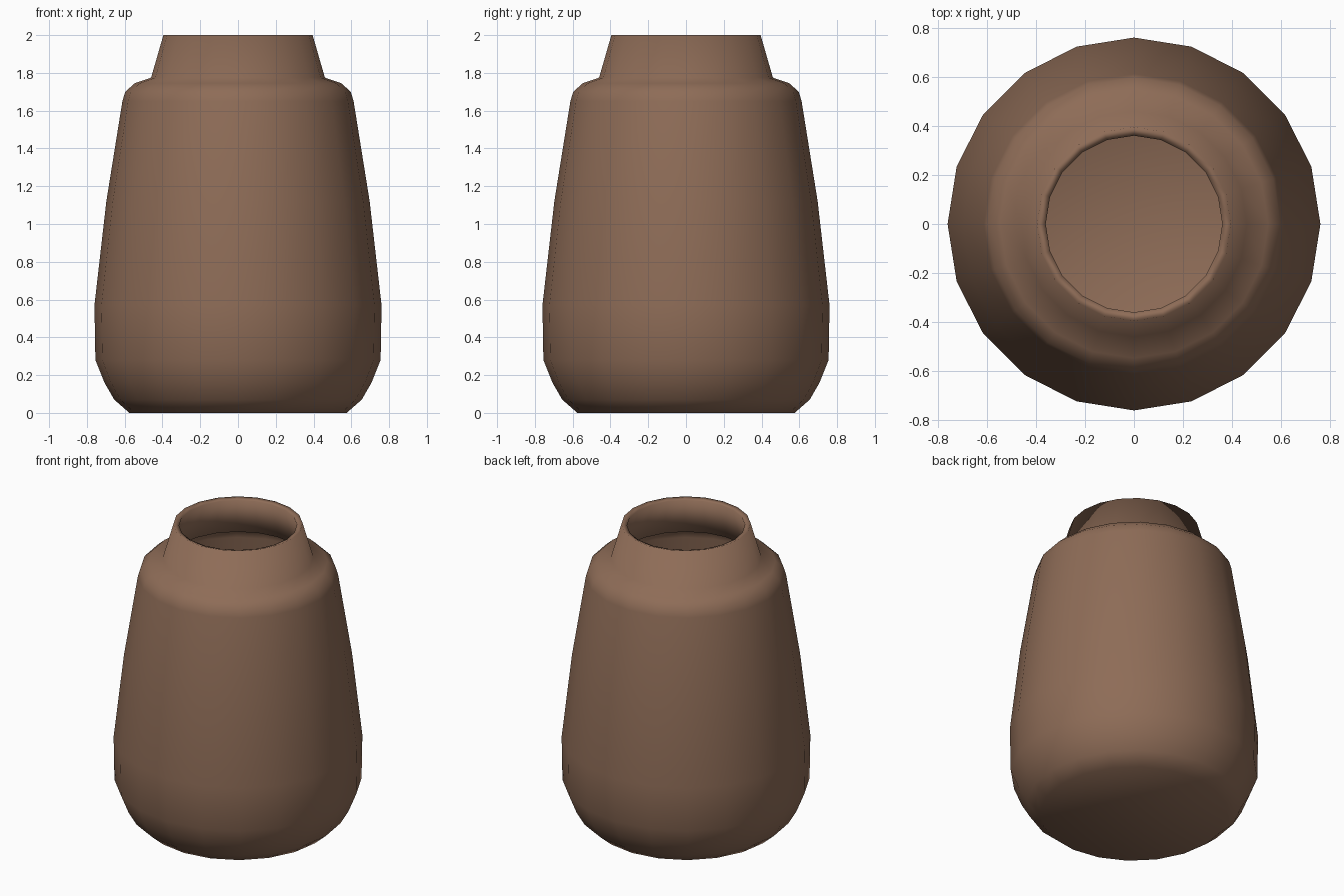
import bpy, bmesh, math

if "Cube" in bpy.data.objects:
    bpy.data.objects.remove(bpy.data.objects["Cube"])

SIDES = 20

# outer wall profile from base to lip, then inner wall back down (radius, height)
outer = [(0.575, 0.0), (0.655, 0.07), (0.707, 0.16), (0.755, 0.28), (0.76, 0.57),
         (0.697, 1.12), (0.612, 1.65), (0.597, 1.70), (0.547, 1.745), (0.46, 1.775),
         (0.395, 2.0)]
inner = [(0.36, 1.99), (0.42, 1.75), (0.53, 1.71), (0.57, 1.68), (0.575, 1.64),
         (0.66, 1.12), (0.722, 0.57), (0.717, 0.29), (0.672, 0.18), (0.63, 0.10),
         (0.56, 0.04)]

bm = bmesh.new()
rings = []
for r, z in outer + inner:
    rings.append([bm.verts.new((r * math.cos(2 * math.pi * i / SIDES),
                                r * math.sin(2 * math.pi * i / SIDES), z))
                  for i in range(SIDES)])
for a, b in zip(rings, rings[1:]):
    for i in range(SIDES):
        j = (i + 1) % SIDES
        bm.faces.new((a[i], a[j], b[j], b[i]))
# underside and inside floor
bm.faces.new(rings[0][::-1])
bm.faces.new(rings[-1])
for f in bm.faces:
    f.smooth = True
bmesh.ops.recalc_face_normals(bm, faces=bm.faces[:])

mesh = bpy.data.meshes.new("clay_jar")
bm.to_mesh(mesh)
bm.free()

# brown clay
clay = bpy.data.materials.new("brown clay")
clay.diffuse_color = (0.27, 0.15, 0.095, 1)
clay.use_nodes = True
clay.node_tree.nodes["Principled BSDF"].inputs["Base Color"].default_value = clay.diffuse_color
mesh.materials.append(clay)
jar = bpy.data.objects.new("clay_jar", mesh)
bpy.context.collection.objects.link(jar)
